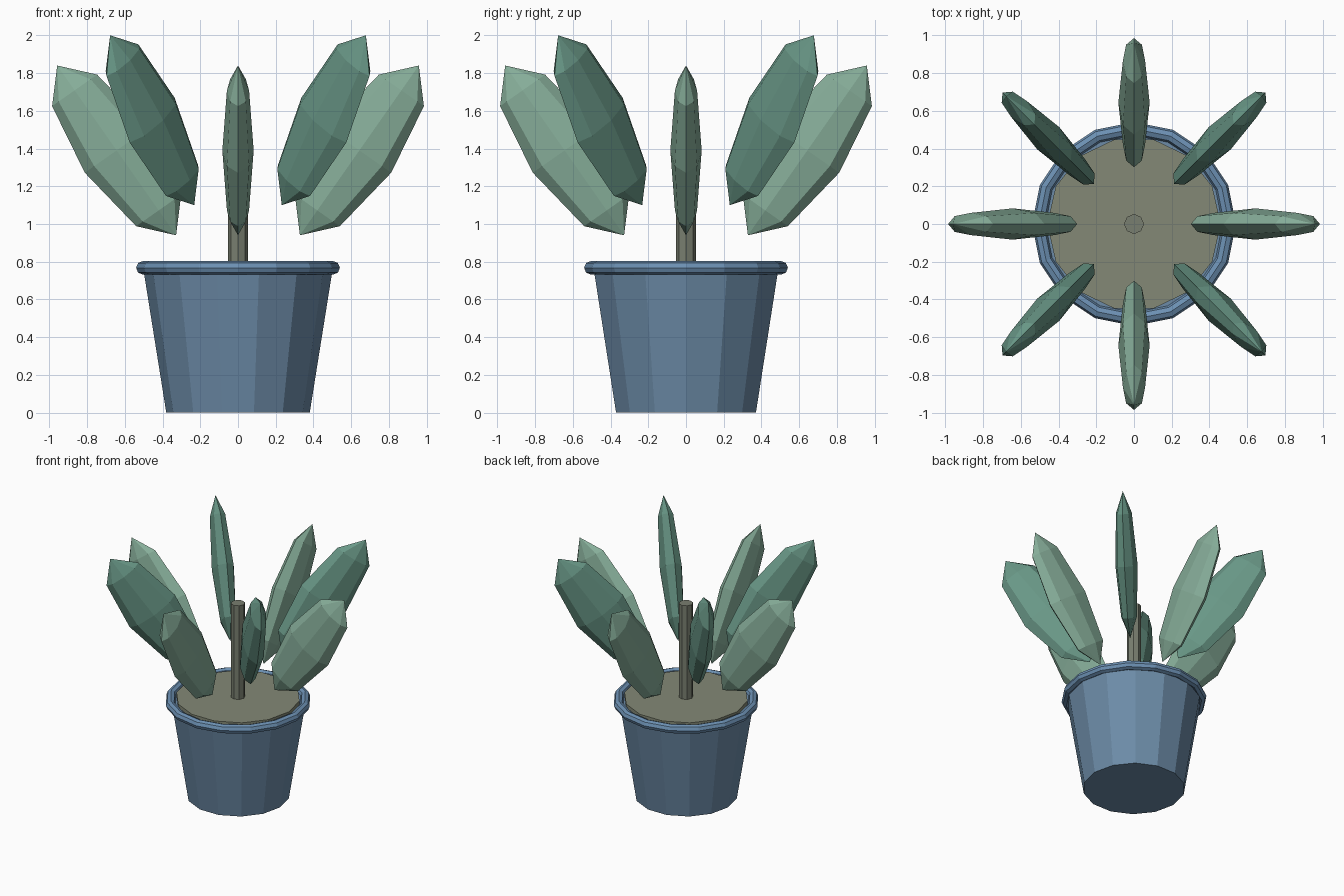
import bpy, bmesh, math
from mathutils import Matrix

if "Cube" in bpy.data.objects:
    bpy.data.objects.remove(bpy.data.objects["Cube"])


def material(name, rgb):
    m = bpy.data.materials.new(name)
    m.diffuse_color = (*rgb, 1)
    m.use_nodes = True
    m.node_tree.nodes["Principled BSDF"].inputs["Base Color"].default_value = m.diffuse_color
    return m


def add_object(name, bm, mat):
    bmesh.ops.recalc_face_normals(bm, faces=bm.faces)
    me = bpy.data.meshes.new(name)
    bm.to_mesh(me)
    bm.free()
    me.materials.append(mat)
    ob = bpy.data.objects.new(name, me)
    bpy.context.collection.objects.link(ob)
    return ob


def lathe(name, profile, sides, mat, closed=False):
    """Spin (radius, z) points round z; open profiles get end caps."""
    bm = bmesh.new()
    rings = []
    for r, z in profile:
        angles = [2 * math.pi * i / sides for i in range(sides)]
        rings.append([bm.verts.new((r * math.cos(a), r * math.sin(a), z)) for a in angles])
    pairs = list(zip(rings, rings[1:]))
    if closed:
        pairs.append((rings[-1], rings[0]))
    else:
        bm.faces.new(rings[0])
        bm.faces.new(rings[-1])
    for lo, hi in pairs:
        for i in range(sides):
            j = (i + 1) % sides
            bm.faces.new((lo[i], lo[j], hi[j], hi[i]))
    return add_object(name, bm, mat)


blue = material("pot_blue", (0.15, 0.26, 0.39))
rim_blue = material("rim_blue", (0.15, 0.28, 0.45))
earth = material("soil_olive", (0.23, 0.25, 0.18))
bark = material("stem_olive", (0.19, 0.21, 0.16))
pale = material("leaf_pale", (0.24, 0.42, 0.32))
dark = material("leaf_dark", (0.14, 0.31, 0.24))

# Tapered pot
lathe("pot", [(0.38, 0), (0.503, 0.77)], 14, blue)

# Rolled rim
tube = [(0.504 + 0.036 * math.cos(k * math.pi / 4), 0.768 + 0.036 * math.sin(k * math.pi / 4))
        for k in range(8)]
lathe("pot_rim", tube, 16, rim_blue, closed=True)

# Soil disc and stem
lathe("soil", [(0.46, 0.75), (0.46, 0.80)], 14, earth)
lathe("stem", [(0.053, 0.78), (0.053, 1.563)], 8, bark)

# Eight leaning leaves, alternately low and high
for i in range(8):
    bm = bmesh.new()
    bmesh.ops.create_uvsphere(bm, u_segments=8, v_segments=4, radius=1)
    bm.transform(Matrix.Rotation(i * math.pi / 4, 4, 'Z')
                 @ Matrix.Translation((0.643, 0, 1.55 if i % 2 else 1.39))
                 @ Matrix.Rotation(math.radians(35), 4, 'Y')
                 @ Matrix.Diagonal((0.206, 0.083, 0.549, 1)))
    add_object(f"leaf_{i + 1}", bm, dark if i % 2 else pale)
